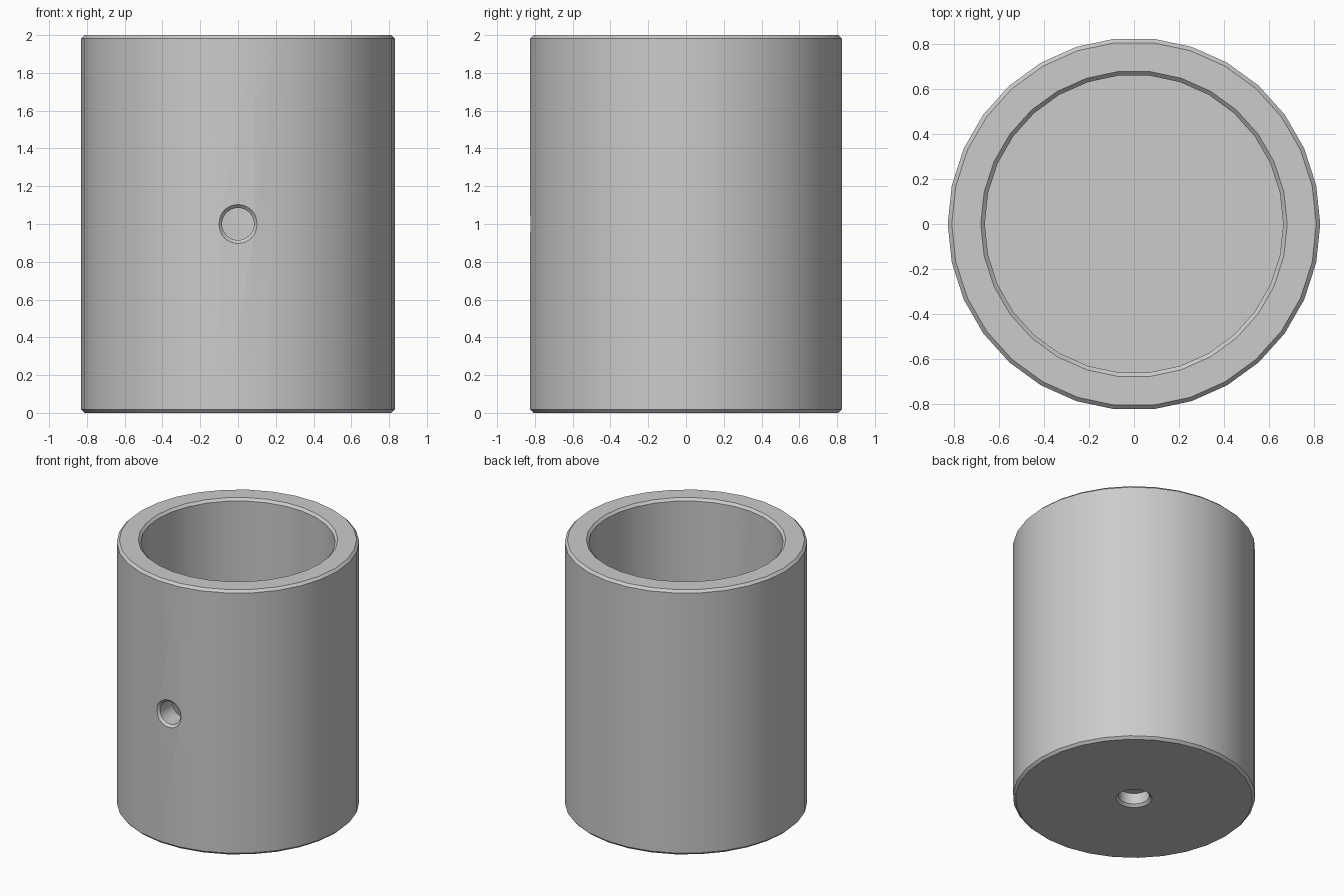
import bpy, bmesh, math
from mathutils import Matrix

if "Cube" in bpy.data.objects:
    bpy.data.objects.remove(bpy.data.objects["Cube"])

SEGMENTS = 30
OUTER, INNER, HEIGHT, FLOOR, CHAMFER = 0.83, 0.665, 2.0, 0.15, 0.018

grey = bpy.data.materials.new("plain grey")
grey.use_nodes = True
grey.diffuse_color = (0.6, 0.6, 0.6, 1)
grey.node_tree.nodes["Principled BSDF"].inputs["Base Color"].default_value = (0.6, 0.6, 0.6, 1)


def lathe(name, profile, segments, matrix=Matrix()):
    """Revolve a (radius, z) profile around z; the ends are closed on the axis."""
    bm = bmesh.new()
    rings = []
    for radius, z in profile:
        rings.append([bm.verts.new((radius * math.cos(a), radius * math.sin(a), z))
                      for a in (math.tau * i / segments for i in range(segments))])
    for low, high in zip(rings, rings[1:]):
        for i in range(segments):
            j = (i + 1) % segments
            bm.faces.new((low[i], low[j], high[j], high[i]))
    bm.faces.new(rings[0])
    bm.faces.new(rings[-1])
    bmesh.ops.recalc_face_normals(bm, faces=bm.faces)
    bm.transform(matrix)
    mesh = bpy.data.meshes.new(name)
    bm.to_mesh(mesh)
    bm.free()
    mesh.materials.append(grey)
    obj = bpy.data.objects.new(name, mesh)
    bpy.context.collection.objects.link(obj)
    return obj


def countersunk_cutter(name, radius, depth, matrix):
    """Drill shape that enters along local +z, with a chamfered mouth at z = 0."""
    mouth = radius + CHAMFER
    profile = [(mouth + CHAMFER, -CHAMFER), (radius, CHAMFER), (radius, depth)]
    cutter = lathe(name, profile, 32, matrix)
    cutter.hide_render = True
    cutter.hide_viewport = True
    cutter.display_type = "WIRE"
    return cutter


# Cup body with chamfered rims
c = CHAMFER
cup = lathe("cup_body", [
    (OUTER - c, 0), (OUTER, c), (OUTER, HEIGHT - c), (OUTER - c, HEIGHT),
    (INNER + c, HEIGHT), (INNER, HEIGHT - c), (INNER, FLOOR)], SEGMENTS)

# Hole through the front wall and shallow hole in the base
front = Matrix.Translation((0, -OUTER * math.cos(math.pi / SEGMENTS), 1)) @ Matrix.Rotation(-math.pi / 2, 4, "X")
cutters = [countersunk_cutter("front_hole_cutter", 0.085, 0.4, front),
           countersunk_cutter("base_hole_cutter", 0.105, 0.1, Matrix())]
for cutter in cutters:
    cut = cup.modifiers.new(cutter.name, "BOOLEAN")
    cut.operation = "DIFFERENCE"
    cut.solver = "EXACT"
    cut.object = cutter

# Apply the cuts, remove the cutters and smooth the round walls
bpy.context.view_layer.update()
depsgraph = bpy.context.evaluated_depsgraph_get()
cut_mesh = bpy.data.meshes.new_from_object(cup.evaluated_get(depsgraph))
cup.modifiers.clear()
cup.data = cut_mesh
for cutter in cutters:
    bpy.data.objects.remove(cutter)
bpy.context.view_layer.objects.active = cup
cup.select_set(True)
bpy.ops.object.shade_smooth_by_angle(angle=math.radians(30))
